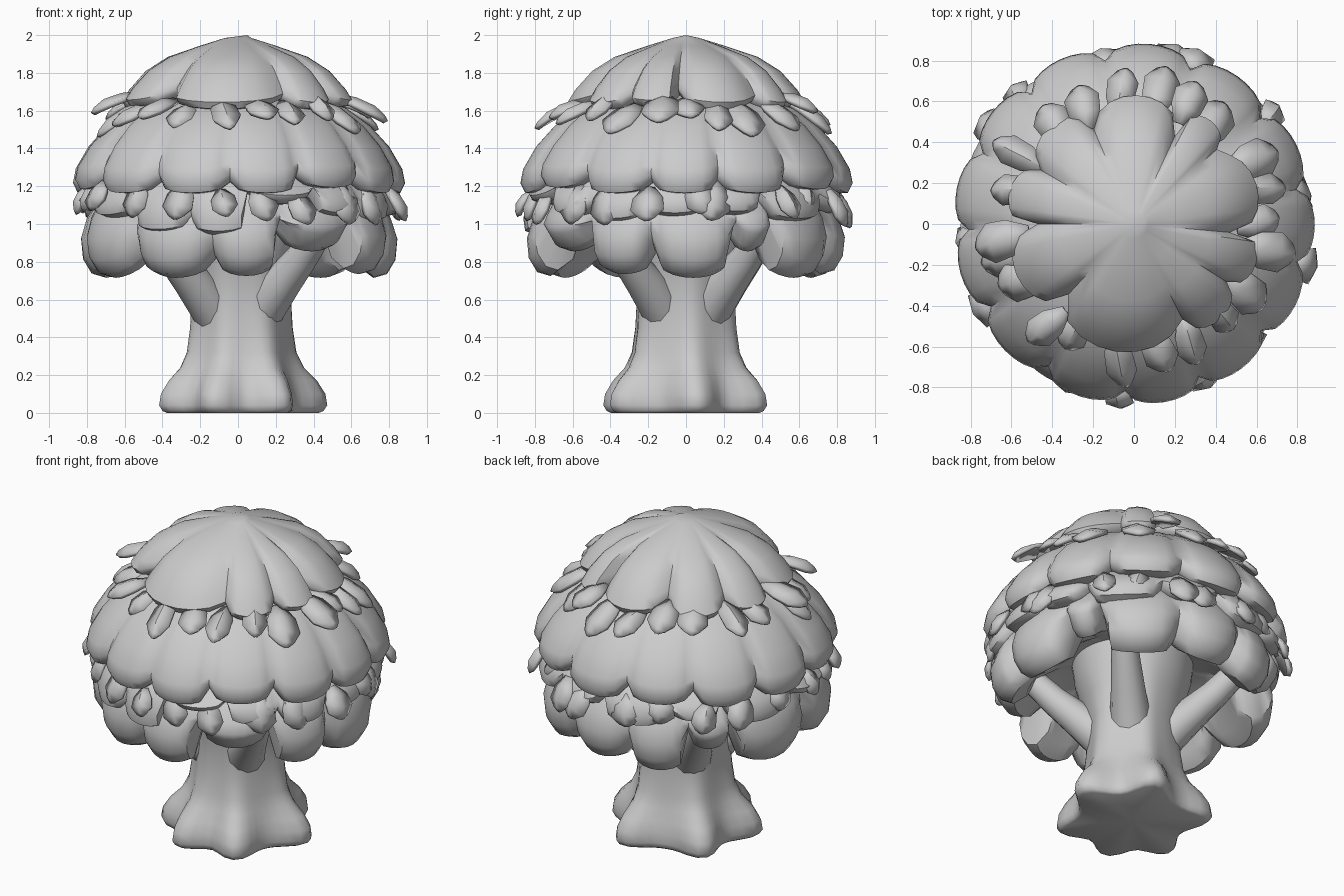
import bpy, math, random
from mathutils import Vector, Matrix

if "Cube" in bpy.data.objects:
    bpy.data.objects.remove(bpy.data.objects["Cube"])

random.seed(4)


def make_object(name, verts, faces, angle=50):
    me = bpy.data.meshes.new(name)
    me.from_pydata([tuple(v) for v in verts], [], faces)
    me.update()
    ob = bpy.data.objects.new(name, me)
    bpy.context.collection.objects.link(ob)
    bpy.ops.object.select_all(action='DESELECT')
    ob.select_set(True)
    bpy.context.view_layer.objects.active = ob
    bpy.ops.object.shade_smooth_by_angle(angle=math.radians(angle))
    return ob


def loft(name, rings, angle=50):
    """Skin closed rings from top to bottom, capping both ends."""
    n = len(rings[0])
    verts = [v for r in rings for v in r]
    faces = []
    for i in range(len(rings) - 1):
        for j in range(n):
            k = (j + 1) % n
            faces.append((i * n + j, (i + 1) * n + j, (i + 1) * n + k, i * n + k))
    for base, flip in ((0, False), ((len(rings) - 1) * n, True)):
        verts.append(sum((Vector(v) for v in verts[base:base + n]), Vector()) / n)
        c = len(verts) - 1
        for j in range(n):
            k = (j + 1) % n
            faces.append((c, base + k, base + j) if flip else (c, base + j, base + k))
    return make_object(name, verts, faces, angle)


def tier(name, lobes, profile, steps=8):
    """Scalloped dome. lobes: (start angle, lift). profile: (r, z, notch in, notch up)."""
    samples = []
    for i, (a0, lift) in enumerate(lobes):
        a1, lift1 = lobes[(i + 1) % len(lobes)]
        if a1 <= a0:
            a1 += 360
        wide = (a1 - a0) / 35
        for s in range(steps):
            t = 2 * s / steps - 1
            f = 1 - math.sqrt(1 - t * t)
            l = lift if s else max(lift, lobes[i - 1][1])
            samples.append((math.radians(a0 + (a1 - a0) * s / steps),
                            f * min(1.3, max(0.7, wide)), l))
    rings = []
    for r, z, win, wup in profile:
        rings.append([(math.cos(a) * (r - win * f - win * l),
                       math.sin(a) * (r - win * f - win * l),
                       z + wup * f + l * min(1, wup * 12)) for a, f, l in samples])
    return loft(name, rings)


# Crown: three scalloped tiers plus a small inner one
top = tier("crown_top",
           [(42, 0), (65, 0), (113, 0), (150, 0), (180, .02), (227, 0), (297, 0), (328, .02), (355, 0)],
           [(.07, 1.985, 0, 0), (.20, 1.945, .01, 0), (.38, 1.885, .05, 0), (.50, 1.81, .09, .01),
            (.59, 1.71, .11, .03), (.63, 1.645, .12, .05), (.61, 1.61, .12, .06),
            (.53, 1.60, .09, .06), (.35, 1.64, 0, 0)])
top.data.vertices[-2].co = (.05, 0, 2.0)

tier("crown_middle",
     [(12, 0), (40, .02), (70, 0), (100, .02), (128, 0), (155, 0), (182, .02), (210, 0),
      (239, 0), (267, 0), (293, .03), (320, 0), (347, 0)],
     [(.40, 1.68, 0, 0), (.57, 1.615, .01, 0), (.70, 1.52, .04, 0), (.80, 1.41, .06, .01),
      (.87, 1.29, .08, .04), (.885, 1.215, .09, .07), (.86, 1.165, .09, .08),
      (.79, 1.16, .07, .08), (.60, 1.28, 0, 0)])

tier("crown_inner",
     [(8, .04), (30, 0), (62, .05), (88, 0), (118, .05), (140, 0), (172, .06), (200, .02),
      (228, -.06), (252, -.07), (274, .1), (300, .03), (322, 0), (344, .03)],
     [(.62, 1.30, 0, 0), (.76, 1.24, .03, 0), (.83, 1.15, .06, .02), (.86, 1.08, .08, .06),
      (.85, 1.03, .09, .08), (.79, 1.01, .08, .08), (.66, 1.10, 0, 0)])

tier("crown_bottom",
     [(20, .14), (35, 0), (70, .02), (100, 0), (126, .13), (145, 0), (186, 0), (226, 0),
      (260, .01), (287, .14), (320, .02), (346, .0)],
     [(.60, 1.25, 0, 0), (.74, 1.14, .02, 0), (.81, 1.03, .05, .01), (.845, .92, .08, .04),
      (.835, .81, .10, .09), (.79, .735, .10, .12), (.72, .715, .08, .12),
      (.63, .78, .05, .09), (.57, .92, .0, .02), (.42, 1.02, 0, 0), (.2, 1.05, 0, 0)])


# Leaf skirts: pointed leaves tucked under the top and middle tiers
def leaf_ring(name, count, r0, z0, length, width, pitch):
    verts, faces = [], []
    for i in range(count):
        a = 2 * math.pi * (i + random.uniform(-.3, .3)) / count
        ln = length * random.uniform(.8, 1.15)
        wd = width * random.uniform(.85, 1.2)
        tilt = math.radians(pitch + random.uniform(-9, 9))
        m = (Matrix.Rotation(a, 4, 'Z')
             @ Matrix.Translation((r0 + random.uniform(-.02, .02), 0, z0 + random.uniform(-.03, .03)))
             @ Matrix.Rotation(tilt, 4, 'Y')
             @ Matrix.Rotation(random.uniform(-.35, .35), 4, 'Z'))
        b = len(verts)
        for u, w, h in ((0, .35, .01), (.35, .9, .035), (.7, 1, .035), (.92, .5, .01), (1, .12, -.01)):
            for side in (-1, 0, 1):
                verts.append(m @ Vector((u * ln, side * w * wd / 2, h if side == 0 else h - .03 * w)))
        for s in range(4):
            for k in range(2):
                q = b + s * 3 + k
                faces.append((q, q + 3, q + 4, q + 1))
    ob = make_object(name, verts, faces, 40)
    mod = ob.modifiers.new("thickness", 'SOLIDIFY')
    mod.thickness = .025
    return ob


leaf_ring("upper_leaves", 22, .52, 1.665, .28, .17, 27)
leaf_ring("lower_leaves", 22, .80, 1.20, .20, .16, 62)

# Trunk with flared roots
roots = [8, 68, 140, 203, 250, 301]


def root_weight(deg):
    return sum(math.exp(-(((deg - c + 180) % 360 - 180) / 17) ** 2) for c in roots)


rings = []
for z, r, bump in ((1.10, .36, 0), (.92, .33, .01), (.78, .285, .015), (.62, .25, .02), (.45, .255, .025),
                   (.32, .265, .035), (.24, .28, .06), (.17, .30, .11), (.10, .315, .14),
                   (.04, .32, .145), (.01, .315, .13), (0, .30, .12)):
    ring = []
    for j in range(48):
        d = j * 7.5
        rr = r + bump * root_weight(d)
        ring.append((.012 + rr * math.cos(math.radians(d)), rr * math.sin(math.radians(d)), z))
    rings.append(ring)
loft("trunk", rings, 60)

# Branches spreading from the trunk into the crown
for i, deg in enumerate((-43, 44, 135, 222)):
    a = math.radians(deg)
    out, side = Vector((math.cos(a), math.sin(a), 0)), Vector((-math.sin(a), math.cos(a), 0))
    rings = []
    for d, z, r in ((.70, 1.10, .07), (.58, .95, .075), (.46, .82, .085), (.33, .70, .10),
                    (.20, .58, .12), (.12, .46, .11)):
        up = Vector((0, 0, 1)) - out
        up.normalize()
        rings.append([out * d + Vector((0, 0, z)) + (side * math.cos(t) + up * math.sin(t)) * r
                      for t in [2 * math.pi * k / 12 for k in range(12)]])
    loft("branch_%d" % (i + 1), [list(reversed(r)) for r in rings], 60)
